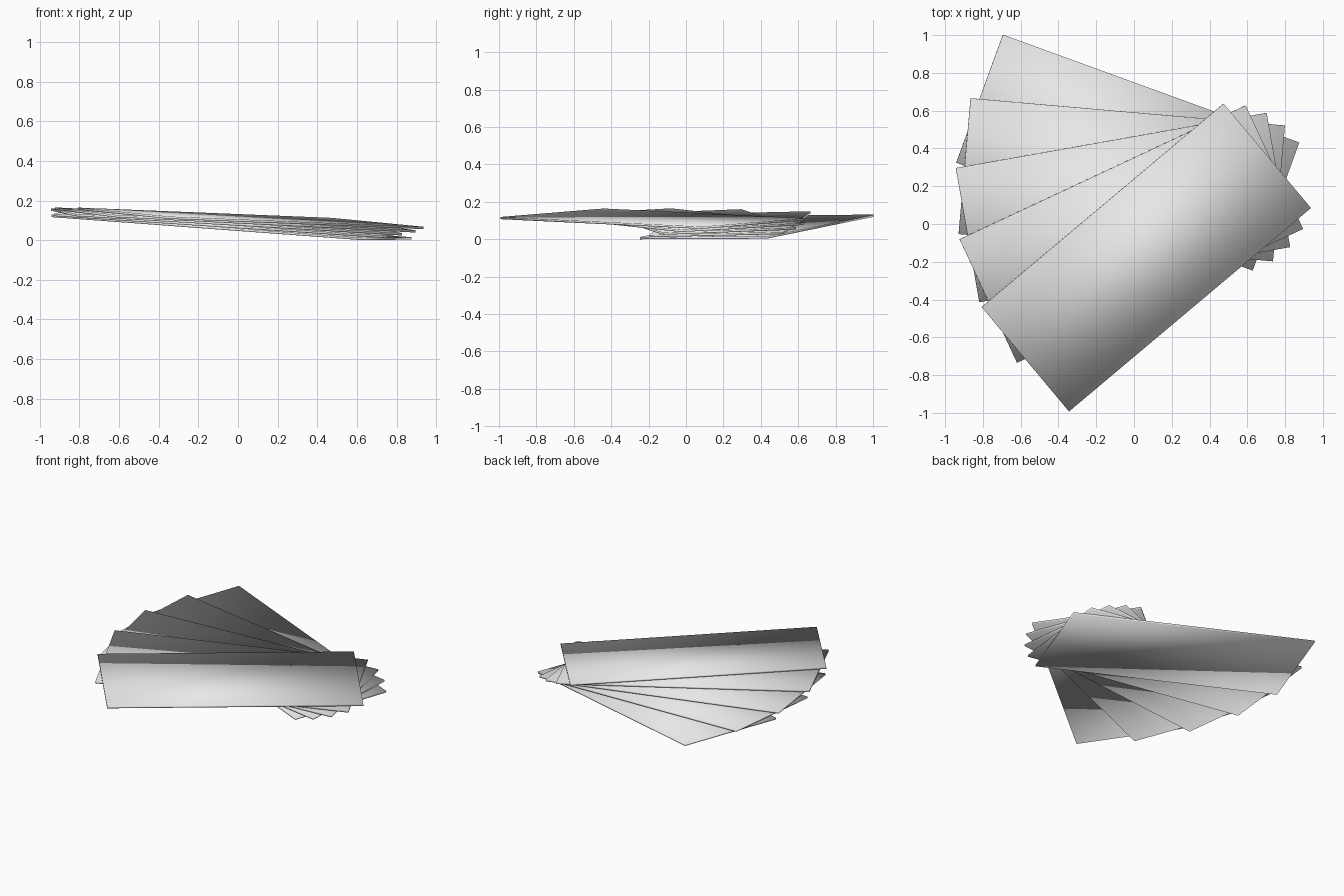
import bpy, math
from mathutils import Matrix, Vector

if "Cube" in bpy.data.objects:
    bpy.data.objects.remove(bpy.data.objects["Cube"])

LENGTH, WIDTH, THICK = 1.674, 0.722, 0.012
PIVOT = Vector((0.497, 0.185))      # point the fan opens around
REACH = 0.564                       # pivot to card centre
SLOPE = Vector((-0.064, 0.028))     # shared tilt of the whole stack

grey = bpy.data.materials.new("light_grey")
grey.diffuse_color = (0.8, 0.8, 0.8, 1)
grey.use_nodes = True
grey.node_tree.nodes["Principled BSDF"].inputs["Base Color"].default_value = grey.diffuse_color

tilt = Vector((0, 0, 1)).rotation_difference(
    Vector((-SLOPE.x, -SLOPE.y, 1))).to_matrix().to_4x4()


def card(i):
    """One thin flat card, turned 15 degrees further and stacked higher."""
    a = math.radians(-20 + 15 * i)
    c = PIVOT - REACH * Vector((math.cos(a), math.sin(a)))
    z = 0.053 + 0.0165 * i + SLOPE.dot(c)
    bpy.ops.mesh.primitive_cube_add(size=1)
    ob = bpy.context.object
    ob.name = f"fan_card_{i + 1}"
    ob.data.transform(Matrix.Diagonal((LENGTH, WIDTH, THICK, 1)))
    ob.matrix_world = (Matrix.Translation((c.x, c.y, z)) @ tilt
                       @ Matrix.Rotation(a, 4, 'Z'))
    ob.data.materials.append(grey)
    # soft shading runs over the card edges
    bpy.ops.object.shade_smooth()


for i in range(5):
    card(i)
